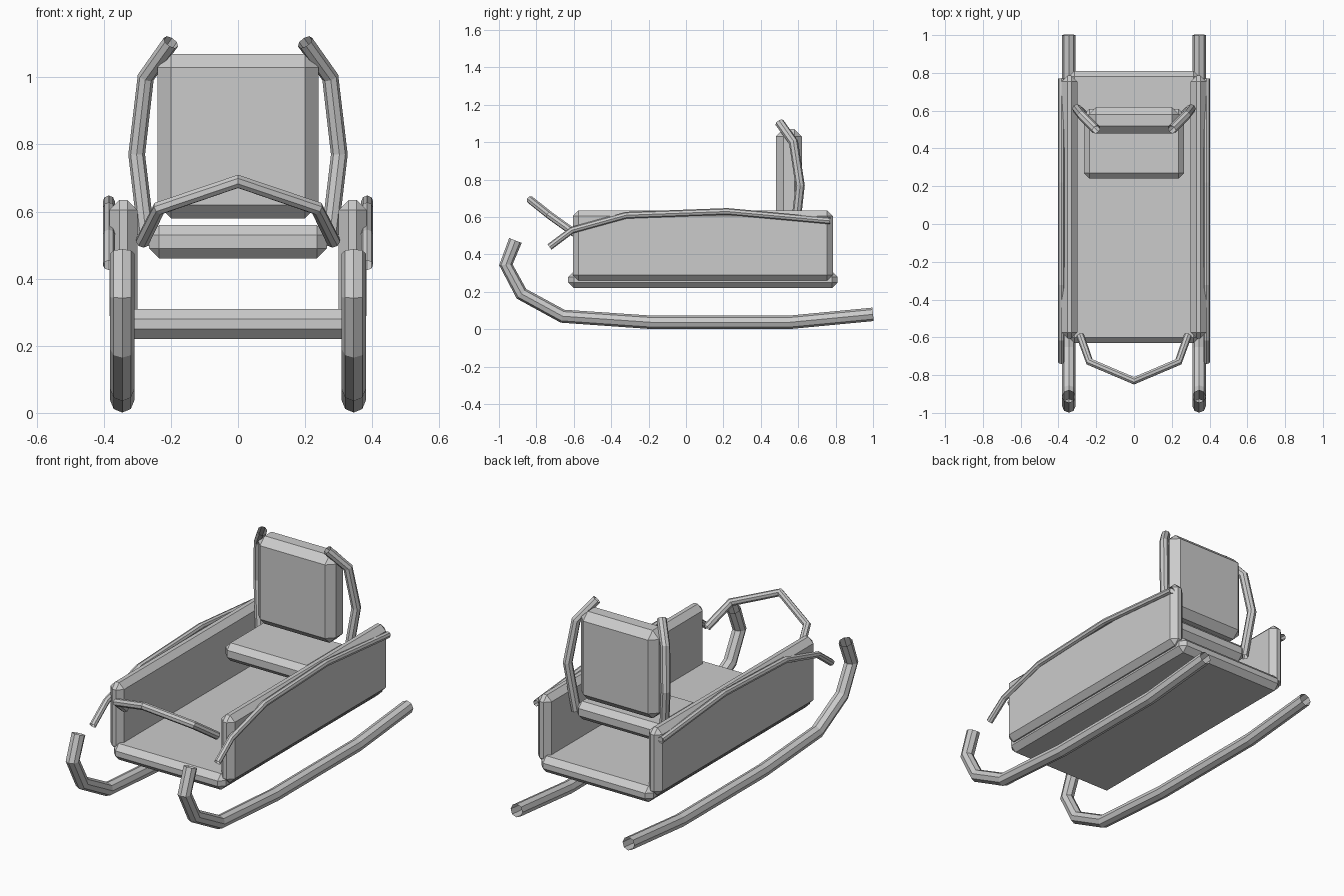
import bpy

cube = bpy.data.objects.get("Cube")
if cube:
    bpy.data.objects.remove(cube, do_unlink=True)

grey = bpy.data.materials.new("light grey")
grey.use_nodes = True
COLOUR = (0.6, 0.6, 0.6, 1)
grey.diffuse_color = COLOUR
grey.node_tree.nodes["Principled BSDF"].inputs["Base Color"].default_value = COLOUR


def board(name, low, high, chamfer):
    """Flat-shaded box between two corners with chamfered edges."""
    centre = [(a + b) / 2 for a, b in zip(low, high)]
    bpy.ops.mesh.primitive_cube_add(size=1, location=centre)
    ob = bpy.context.object
    ob.name = name
    ob.scale = [b - a for a, b in zip(low, high)]
    bpy.ops.object.transform_apply(location=False, rotation=False, scale=True)
    bevel = ob.modifiers.new("chamfer", "BEVEL")
    bevel.width = chamfer
    bevel.segments = 1
    ob.data.materials.append(grey)
    return ob


def tube(name, points, radius):
    """Open-ended octagonal tube along a polyline, turned into a mesh."""
    curve = bpy.data.curves.new(name, "CURVE")
    curve.dimensions = "3D"
    curve.bevel_depth = radius
    curve.bevel_resolution = 2
    spline = curve.splines.new("POLY")
    spline.points.add(len(points) - 1)
    for p, co in zip(spline.points, points):
        p.co = (*co, 1)
    spline.use_smooth = False
    ob = bpy.data.objects.new(name, curve)
    bpy.context.collection.objects.link(ob)
    curve.materials.append(grey)
    bpy.ops.object.select_all(action="DESELECT")
    ob.select_set(True)
    bpy.context.view_layer.objects.active = ob
    bpy.ops.object.convert(target="MESH")
    bpy.ops.object.shade_flat()


# Body boards and seat
board("floor", (-0.345, -0.63, 0.22), (0.345, 0.81, 0.31), 0.03)
board("seat", (-0.265, 0.24, 0.46), (0.265, 0.61, 0.56), 0.03)
board("backrest", (-0.24, 0.48, 0.58), (0.24, 0.62, 1.07), 0.04)

# Paths as (y, z) for the straight parts, (x, y, z) for the leaning ones
runner = [(-0.912, 0.475), (-0.963, 0.345), (-0.88, 0.19), (-0.66, 0.07),
          (-0.18, 0.037), (0.55, 0.037), (1.0, 0.08)]
rail = [(-0.73, 0.44), (-0.61, 0.53), (-0.32, 0.61), (0.22, 0.63), (0.77, 0.58)]
post = [(0.2, 0.5, 1.105), (0.275, 0.575, 1.0), (0.302, 0.61, 0.77), (0.27, 0.58, 0.5)]
grip = [(0.285, -0.59, 0.51), (0.235, -0.73, 0.61)]

# Mirrored side parts
for side, s in (("left", 1), ("right", -1)):
    x1, x2 = sorted((0.30 * s, 0.383 * s))
    board(side + "_side_panel", (x1, -0.605, 0.26), (x2, 0.785, 0.635), 0.03)
    tube(side + "_runner", [(0.345 * s, y, z) for y, z in runner], 0.036)
    tube(side + "_side_rail", [(0.385 * s, y, z) for y, z in rail], 0.018)
    tube(side + "_seat_post", [(x * s, y, z) for x, y, z in post], 0.025)

# Front handle
tube("handle", grip + [(0, -0.83, 0.69)] + [(-x, y, z) for x, y, z in reversed(grip)], 0.021)
